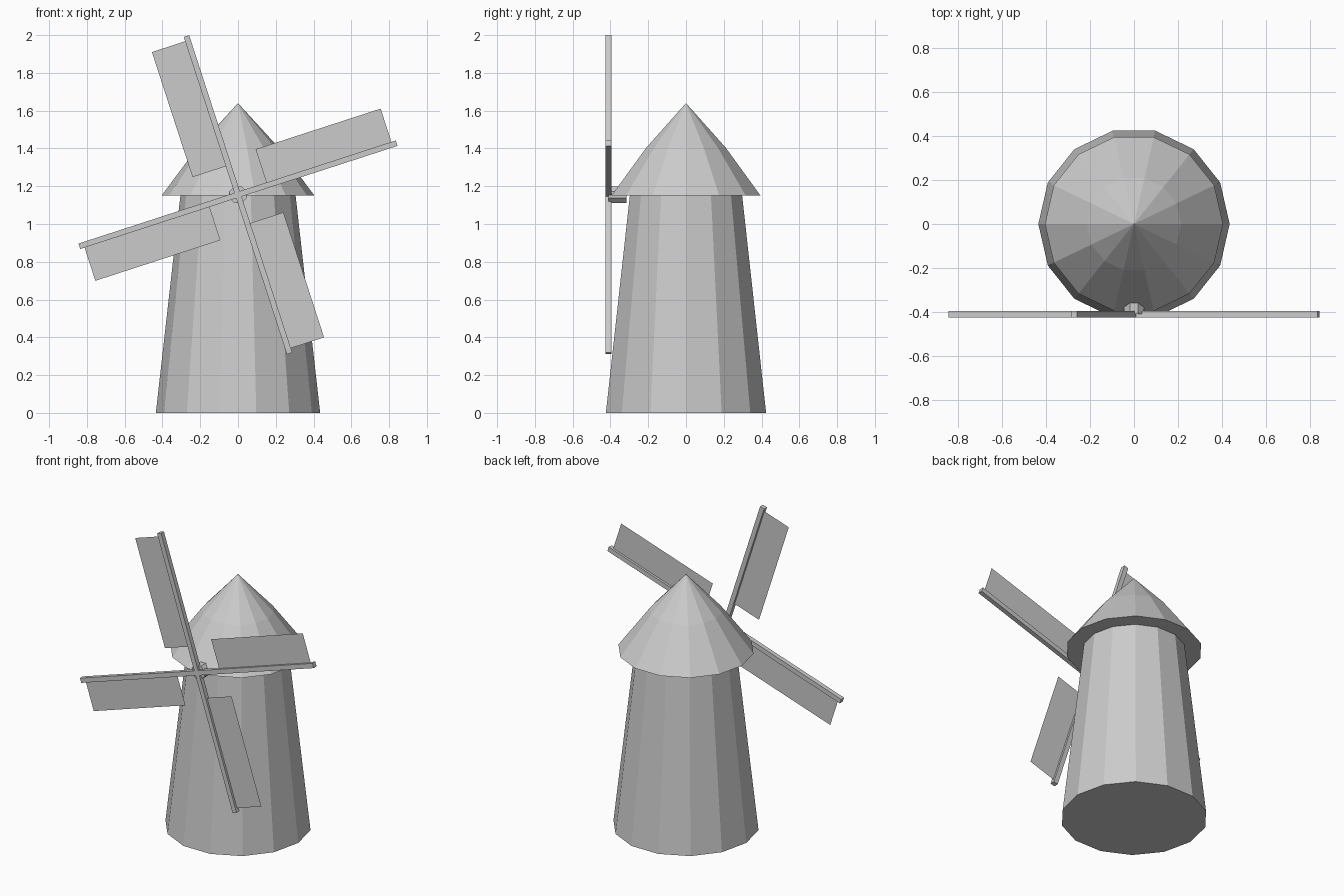
import bpy, bmesh
from math import cos, sin, pi, radians
from mathutils import Matrix, Vector

if "Cube" in bpy.data.objects:
    bpy.data.objects.remove(bpy.data.objects["Cube"])

SIDES = 14
HUB = Vector((0, -0.41, 1.155))


def finish(name, bm):
    bmesh.ops.recalc_face_normals(bm, faces=bm.faces)
    me = bpy.data.meshes.new(name)
    bm.to_mesh(me)
    bm.free()
    ob = bpy.data.objects.new(name, me)
    bpy.context.collection.objects.link(ob)
    return ob


def lathe(name, profile, sides):
    """Revolve (radius, z) points about z, closing both ends."""
    bm = bmesh.new()
    rings = []
    for r, z in profile:
        if r == 0:
            rings.append([bm.verts.new((0, 0, z))] * sides)
        else:
            rings.append([bm.verts.new((r * cos(2 * pi * i / sides),
                                        r * sin(2 * pi * i / sides), z))
                          for i in range(sides)])
    for a, b in zip(rings, rings[1:]):
        for i in range(sides):
            j = (i + 1) % sides
            bm.faces.new(dict.fromkeys((a[i], a[j], b[j], b[i])))
    for ring in (rings[0], rings[-1]):
        if ring[0] is not ring[1]:
            bm.faces.new(ring)
    return finish(name, bm)


# Tapered tower and two-pitch roof
lathe("tower", [(0.435, 0), (0.305, 1.15)], SIDES)
lathe("roof", [(0.405, 1.15), (0.215, 1.405), (0, 1.64)], SIDES)

# Axle hub pointing to the front
hub = lathe("hub", [(0.048, -0.095), (0.048, 0)], 8)
hub.data.transform(Matrix.Translation(HUB) @ Matrix.Rotation(radians(90), 4, 'X')
                   @ Matrix.Rotation(radians(22.5), 4, 'Z'))

# Two crossing spars and four flat sails, turned 18 degrees
for k in range(4):
    place = Matrix.Translation(HUB) @ Matrix.Rotation(-radians(18 + 90 * k), 4, 'Y')
    if k < 2:
        bm = bmesh.new()
        bmesh.ops.create_cube(bm, size=1, matrix=place @ Matrix.Diagonal((1.766, 0.03, 0.03, 1)))
        finish("spar", bm)
    bm = bmesh.new()
    bm.faces.new([bm.verts.new(place @ Vector((u, 0, v)))
                  for u, v in ((0.163, 0.01), (0.859, 0.01), (0.859, 0.2), (0.163, 0.2))])
    finish("sail", bm)
